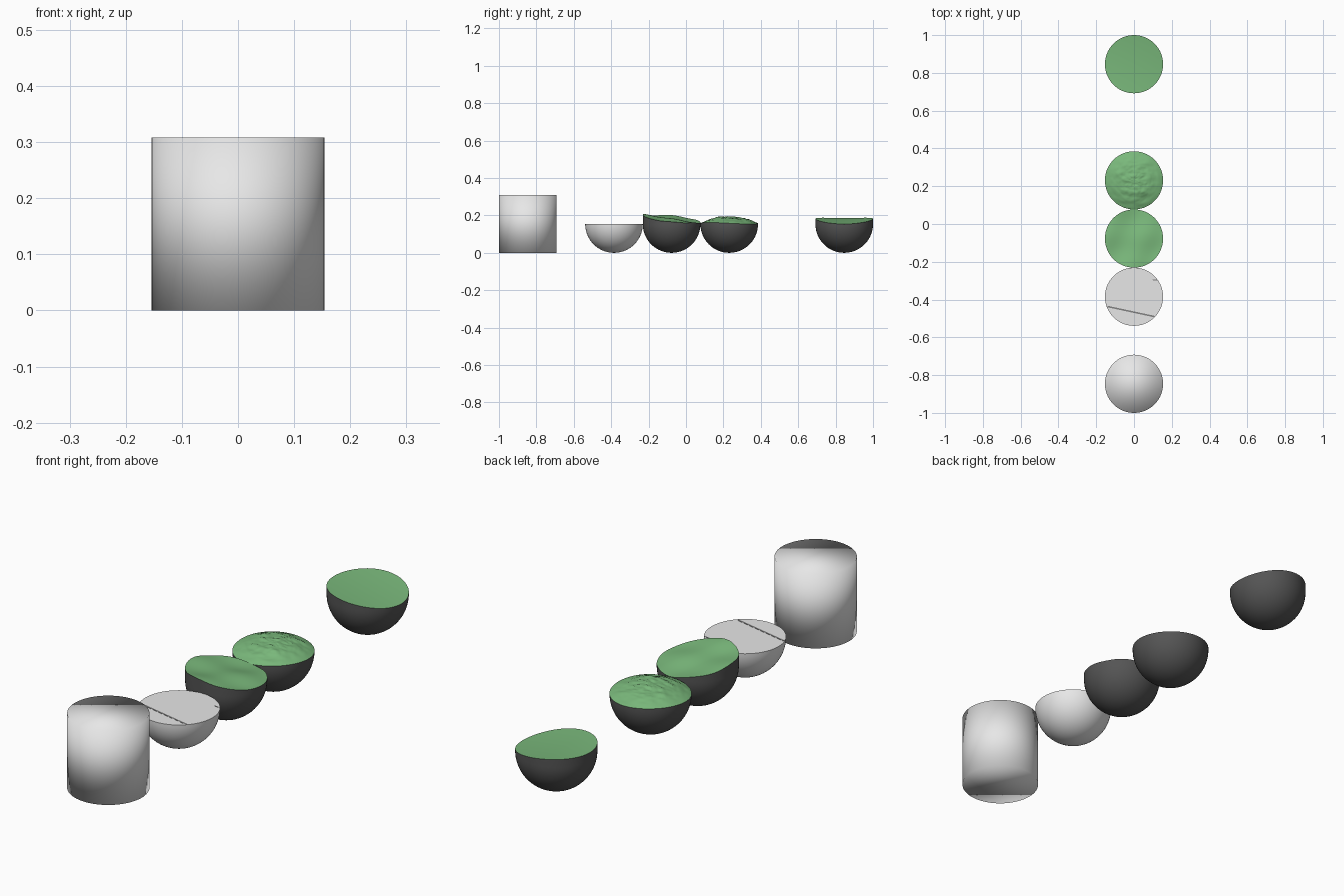
import bpy
import bmesh
from math import sin, cos, pi, hypot, atan2
from mathutils import Vector, noise

R = 0.154
SEGS = 72

cube = bpy.data.objects.get("Cube")
if cube:
    bpy.data.objects.remove(cube)


def material(name, rgb):
    m = bpy.data.materials.new(name)
    m.use_nodes = True
    m.diffuse_color = (*rgb, 1)
    m.node_tree.nodes["Principled BSDF"].inputs["Base Color"].default_value = (*rgb, 1)
    return m


LIGHT = material("light grey", (0.8, 0.8, 0.8))
DARK = material("charcoal", (0.09, 0.09, 0.09))
GREEN = material("grass green", (0.195, 0.485, 0.2))
LINE = material("crack grey", (0.22, 0.22, 0.22))


def finish(name, bm, mats, location):
    bmesh.ops.recalc_face_normals(bm, faces=bm.faces)
    mesh = bpy.data.meshes.new(name)
    bm.to_mesh(mesh)
    bm.free()
    for m in mats:
        mesh.materials.append(m)
    obj = bpy.data.objects.new(name, mesh)
    obj.location = location
    bpy.context.collection.objects.link(obj)
    return obj


def smooth(obj, angle):
    bpy.ops.object.select_all(action="DESELECT")
    obj.select_set(True)
    bpy.context.view_layer.objects.active = obj
    bpy.ops.object.shade_smooth_by_angle(angle=angle)


def half_ball(name, y, surface, mats, bowl_rings=20, top_rings=20):
    """Hemisphere whose rim rises to a height surface that closes its top."""
    bm = bmesh.new()
    rings = []

    def add_ring(radius, height):
        ring = []
        for i in range(SEGS):
            a = 2 * pi * i / SEGS
            px, py = radius * cos(a), radius * sin(a)
            ring.append(bm.verts.new((px, py, height(px, py))))
        rings.append(ring)

    # Round bowl, from below up to the equator
    for k in range(1, bowl_rings + 1):
        a = pi / 2 * k / bowl_rings
        add_ring(R * sin(a), lambda px, py, a=a: R - R * cos(a))
    # Top surface, from the rim inward
    for k in range(top_rings, 0, -1):
        add_ring(R * k / top_rings, surface)
    bottom = bm.verts.new((0, 0, 0))
    peak = bm.verts.new((0, 0, surface(0, 0)))
    for n, (lower, upper) in enumerate(zip(rings, rings[1:])):
        for i in range(SEGS):
            j = (i + 1) % SEGS
            f = bm.faces.new((lower[i], lower[j], upper[j], upper[i]))
            f.material_index = int(n >= bowl_rings)
    for i in range(SEGS):
        j = (i + 1) % SEGS
        bm.faces.new((bottom, rings[0][j], rings[0][i]))
        bm.faces.new((peak, rings[-1][i], rings[-1][j])).material_index = 1
    bmesh.ops.remove_doubles(bm, verts=bm.verts, dist=0.00005)
    smooth(finish(name, bm, mats, (0, y, 0)), 0.9)


# Height surfaces
def flat(x, y):
    return R


def sloping(x, y):
    wave = 0.004 * sin(30 * x - 14 * y) + 0.002 * sin(38 * y + 1)
    return max(0.182 - 0.09 * x - 0.12 * y + wave, R + 0.002)


def hilly(x, y):
    d = min(hypot(x, y) / R, 1)
    rim = 0.158 + 0.004 * sin(2 * atan2(y, x) + pi) * d
    dome = 0.034 * (1 - d ** 2.2)
    rough = noise.fractal(Vector((x * 16, y * 26, 3)), 0.8, 2.0, 4)
    return rim + dome + 0.006 * rough * (1 - d ** 4)


def saddle(x, y):
    return 0.176 - 0.105 * x + 0.006 * (y * y - x * x) / (R * R)


half_ball("sloping_grass_bowl", -0.077, sloping, (DARK, GREEN))
half_ball("hilly_grass_bowl", 0.231, hilly, (DARK, GREEN), top_rings=32)
half_ball("tilted_grass_bowl", 0.846, saddle, (DARK, GREEN))
half_ball("plain_hemisphere", -0.385, flat, (LIGHT, LIGHT), top_rings=1)

# Drum with softly shaded, closed ends
bm = bmesh.new()
bmesh.ops.create_cone(bm, cap_ends=True, segments=SEGS, radius1=R, radius2=R, depth=2 * R)
drum = finish("drum", bm, (LIGHT,), (0, -0.846, R))
for poly in drum.data.polygons:
    poly.use_smooth = True


# Hairline cracks on the flat hemisphere top
def crack(name, start, end, width):
    a, b = Vector(start), Vector(end)
    side = (b - a).orthogonal().normalized() * width / 2
    bm = bmesh.new()
    bm.faces.new([bm.verts.new((p.x, p.y, 0)) for p in (a - side, b - side, b + side, a + side)])
    for f in bm.faces:
        f.normal_update()
        if f.normal.z < 0:
            f.normal_flip()
    ext = bmesh.ops.extrude_face_region(bm, geom=bm.faces[:])
    verts = [g for g in ext["geom"] if isinstance(g, bmesh.types.BMVert)]
    bmesh.ops.translate(bm, verts=verts, vec=(0, 0, 0.001))
    finish(name, bm, (LINE,), (0, -0.385, R - 0.0003))


crack("long_crack", (-0.14, -0.052), (0.108, -0.105), 0.008)
crack("short_crack", (0.098, 0.09), (0.124, 0.087), 0.005)
